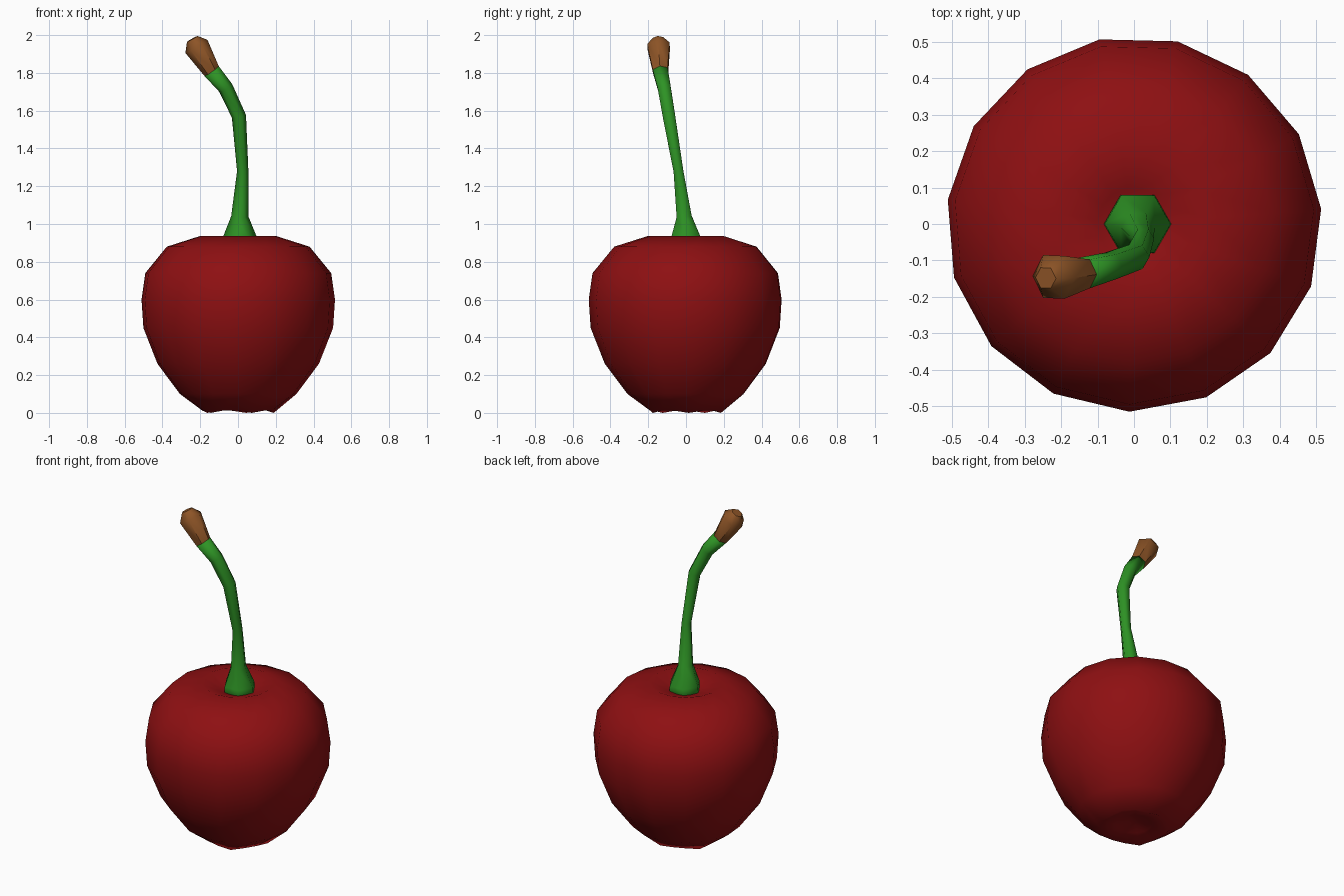
import bpy, bmesh, math
from mathutils import Vector

if "Cube" in bpy.data.objects:
    bpy.data.objects.remove(bpy.data.objects["Cube"])


def material(name, rgb):
    m = bpy.data.materials.new(name)
    m.diffuse_color = (*rgb, 1)
    m.use_nodes = True
    m.node_tree.nodes["Principled BSDF"].inputs["Base Color"].default_value = m.diffuse_color
    return m


def skin(name, rings, mats, closed_fan=False):
    """Bridge equal-sized rings of points; cap both ends."""
    bm = bmesh.new()
    loops = [[bm.verts.new(p) for p in ring] for ring in rings]
    n = len(loops[0])
    for a, b in zip(loops, loops[1:]):
        for i in range(n):
            j = (i + 1) % n
            bm.faces.new((a[i], a[j], b[j], b[i]))
    bm.faces.new(loops[0][::-1])
    bm.faces.new(loops[-1])
    bmesh.ops.recalc_face_normals(bm, faces=bm.faces[:])
    for f in bm.faces:
        f.smooth = True
    me = bpy.data.meshes.new(name)
    bm.to_mesh(me)
    bm.free()
    for m in mats:
        me.materials.append(m)
    ob = bpy.data.objects.new(name, me)
    bpy.context.collection.objects.link(ob)
    return ob


red = material("cherry red", (0.27, 0.005, 0.006))
green = material("stem green", (0.027, 0.29, 0.018))
brown = material("stem tip brown", (0.27, 0.09, 0.02))

# Fruit: turned profile (radius, height) with a shallow dimple at both ends
profile = [(0.03, 0.05), (0.1, 0.03), (0.19, 0.012), (0.31, 0.1), (0.43, 0.26),
           (0.505, 0.45), (0.515, 0.6), (0.495, 0.74), (0.38, 0.88),
           (0.2, 0.937), (0.1, 0.9), (0.03, 0.88)]
SIDES = 15
rings = []
for r, z in profile:
    rings.append([(r * math.cos(math.tau * i / SIDES + 0.08),
                   r * math.sin(math.tau * i / SIDES + 0.08), z)
                  for i in range(SIDES)])
rings[0] = [(x, y, 0.05) for x, y, z in rings[0]]
for ring in rings[2:3]:
    ring[:] = [(x, y, 0.0 if i % 3 == 0 else z) for i, (x, y, z) in enumerate(ring)]
skin("fruit", rings, [red])

# Stem: six-sided tube swept along a bending path (x, y, z, radius)
path = [(0.01, 0, 0.86, 0.095), (0.01, 0, 0.93, 0.09), (0.01, -0.01, 1.04, 0.046),
        (0.025, -0.04, 1.28, 0.03), (0.005, -0.09, 1.57, 0.038),
        (-0.065, -0.115, 1.72, 0.04), (-0.14, -0.135, 1.81, 0.046),
        (-0.22, -0.145, 1.94, 0.068), (-0.242, -0.148, 1.98, 0.032)]
pts = [Vector(p[:3]) for p in path]


def tube(first, last):
    out = []
    for k in range(first, last + 1):
        t = (pts[min(k + 1, len(pts) - 1)] - pts[max(k - 1, 0)]).normalized()
        if k < 2:
            t = Vector((0, 0, 1))
        v = t.cross(Vector((1, 0, 0))).normalized()
        u = v.cross(t)
        out.append([pts[k] + path[k][3] * (u * math.cos(a) - v * math.sin(a))
                    for a in (math.tau * i / 6 for i in range(6))])
    return out


skin("stem", tube(0, 6), [green])

# Cut end of the stem
tip = skin("stem_tip", tube(6, 8), [brown])
bpy.context.view_layer.objects.active = tip
tip.select_set(True)
bpy.ops.object.shade_smooth_by_angle(angle=math.radians(50))
